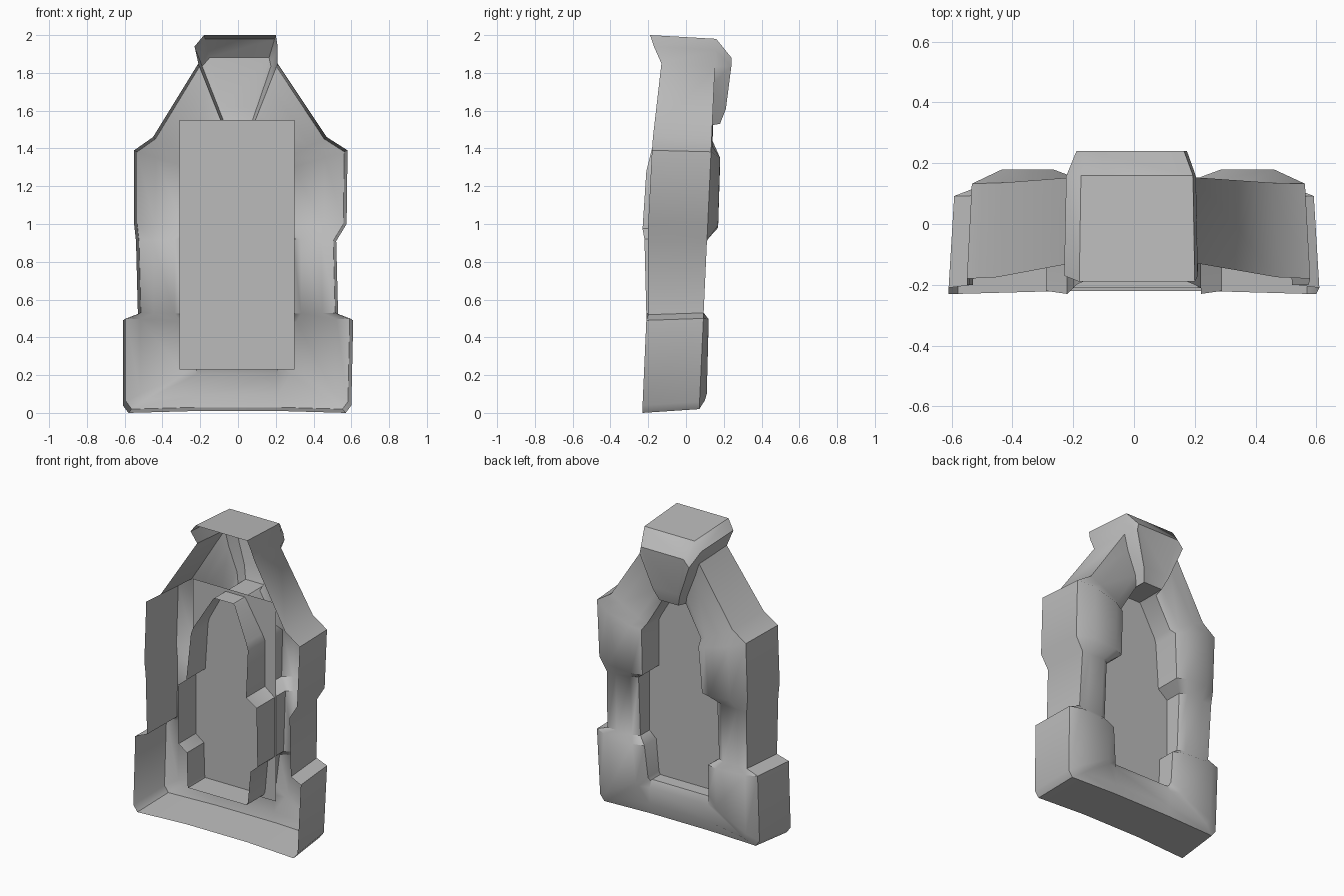
import bpy
import bmesh

cube = bpy.data.objects.get("Cube")
if cube:
    bpy.data.objects.remove(cube, do_unlink=True)


def make_material(name, rgb):
    mat = bpy.data.materials.new(name)
    mat.use_nodes = True
    mat.diffuse_color = (*rgb, 1)
    mat.node_tree.nodes["Principled BSDF"].inputs["Base Color"].default_value = (*rgb, 1)
    return mat


def make_object(name, bm, mat):
    mesh = bpy.data.meshes.new(name)
    bm.to_mesh(mesh)
    bm.free()
    mesh.materials.append(mat)
    obj = bpy.data.objects.new(name, mesh)
    bpy.context.collection.objects.link(obj)
    return obj


grey = make_material("stone grey", (0.5, 0.5, 0.5))

# Stations from the sill up to the keystone:
# outer (left x, right x, z), inner (left x, right x, z), front y outer, front y inner, ridge y, ridge start
stations = [
    ((.22, .22, .01), (.22, .21, .25), -.22, -.21, .08, .3),
    ((.58, .57, .00), (.22, .21, .25), -.23, -.21, .10, .2),
    ((.61, .60, .04), (.225, .22, .27), -.23, -.21, .11, .2),
    ((.61, .61, .49), (.23, .24, .48), -.21, -.21, .12, .2),
    ((.53, .53, .52), (.29, .29, .525), -.20, -.21, .09, .3),
    ((.54, .52, .91), (.29, .29, .92), -.20, -.22, .11, .3),
    ((.55, .575, 1.0), (.22, .22, .975), -.20, -.23, .17, .3),
    ((.55, .58, 1.39), (.20, .22, 1.28), -.18, -.21, .18, .3),
    ((.45, .47, 1.46), (.19, .20, 1.32), -.175, -.20, .14, .3),
    ((.21, .21, 1.85), (.08, .08, 1.52), -.13, -.15, .14, .3),
    ((.23, .21, 1.94), (.07, .07, 1.53), -.17, -.15, .24, .22),
    ((.18, .20, 2.0), (.06, .06, 1.53), -.19, -.15, .24, .22),
]


def section(station, side):
    """Cross-section through the frame, from outer front edge round the back to inner front edge."""
    outer, inner, y_out, y_in, y_ridge, start = station
    ox, oz = side * outer[side > 0], outer[2]
    ix, iz = side * inner[side > 0], inner[2]
    bx, bz = ox * .97, 1 + (oz - 1) * .98
    y_back = .07 + .045 * oz
    points = [(ox, y_out, oz), (bx, y_back, bz)]
    for t in (start, .8):
        fall = .05 * (t - start) if y_ridge > .2 else 0
        points.append((bx + (ix - bx) * t, y_ridge - fall, bz + (iz - bz) * t))
    y_inner = .18 if y_ridge > .2 else y_ridge - .025
    return points + [(ix, y_inner, iz), (ix, y_in, iz)]


# Stone surround: open at the front, thick walls and a rounded back
bm = bmesh.new()
rings = [section(s, 1) for s in stations] + [section(s, -1) for s in reversed(stations)]
rings = [[bm.verts.new(p) for p in ring] for ring in rings]
for a, b in zip(rings, rings[1:] + rings[:1]):
    for k in range(len(a) - 1):
        bm.faces.new((a[k], a[k + 1], b[k + 1], b[k]))
bmesh.ops.remove_doubles(bm, verts=bm.verts, dist=.002)
surround = make_object("stone_surround", bm, grey)
bpy.ops.object.select_all(action='DESELECT')
surround.select_set(True)
bpy.context.view_layer.objects.active = surround
bpy.ops.object.shade_smooth_by_angle(angle=.75)

# Flat pane across the opening
bm = bmesh.new()
corners = [(-.31, .23), (.30, .23), (.30, 1.55), (-.31, 1.55)]
bm.faces.new([bm.verts.new((x, -.03, z)) for x, z in corners])
make_object("window_pane", bm, grey)
